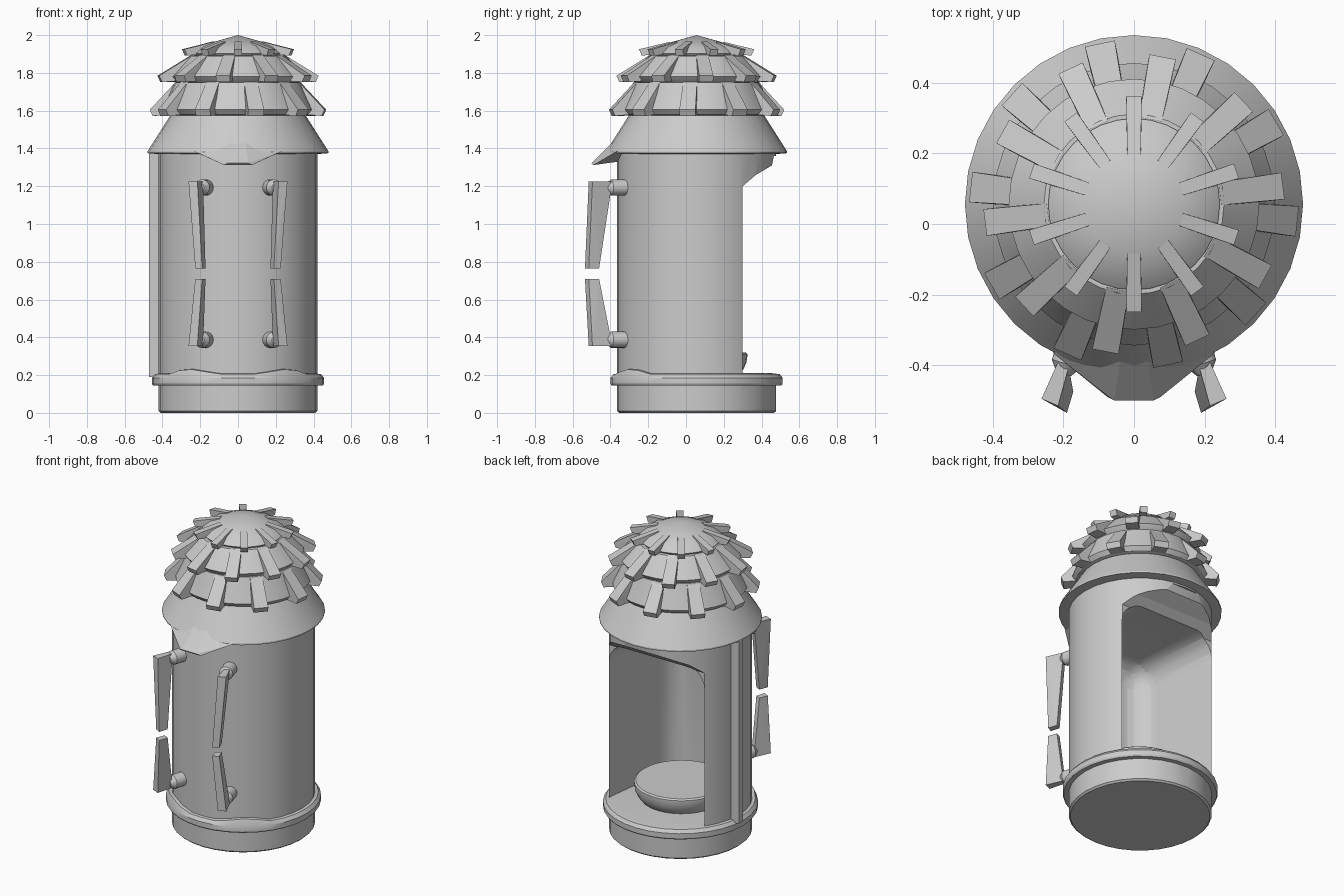
import bpy, bmesh
from math import sin, cos, pi, radians
from mathutils import Vector

if "Cube" in bpy.data.objects:
    bpy.data.objects.remove(bpy.data.objects["Cube"])

CY = 0.056   # y of the central axis
SEG = 32


def finish(name, bm, smooth=True):
    bmesh.ops.recalc_face_normals(bm, faces=bm.faces)
    me = bpy.data.meshes.new(name)
    bm.to_mesh(me)
    bm.free()
    ob = bpy.data.objects.new(name, me)
    bpy.context.collection.objects.link(ob)
    if smooth:
        bpy.ops.object.select_all(action='DESELECT')
        ob.select_set(True)
        bpy.context.view_layer.objects.active = ob
        bpy.ops.object.shade_smooth_by_angle(angle=radians(30))
    return ob


def lathe(name, profile, cy=CY, shape=None):
    """Spin (r, z) points; points at r = 0 close the ends."""
    bm = bmesh.new()
    rings = []
    for r, z in profile:
        if r == 0:
            rings.append([bm.verts.new((0, cy, z))] * SEG)
        else:
            rings.append([bm.verts.new((r * sin(2 * pi * i / SEG), cy - r * cos(2 * pi * i / SEG),
                                        z + (shape(i, z) if shape else 0))) for i in range(SEG)])
    for a, b in zip(rings, rings[1:]):
        for i in range(SEG):
            j = (i + 1) % SEG
            bm.faces.new(list(dict.fromkeys([a[i], a[j], b[j], b[i]])))
    return finish(name, bm)


def hull(name, pts, smooth=False):
    bm = bmesh.new()
    for p in pts:
        bm.verts.new(p)
    bmesh.ops.convex_hull(bm, input=bm.verts)
    bmesh.ops.dissolve_limit(bm, angle_limit=radians(1), verts=bm.verts, edges=bm.edges)
    return finish(name, bm, smooth)


def cut(target, cutter):
    m = target.modifiers.new("cut", 'BOOLEAN')
    m.operation, m.solver, m.object = 'DIFFERENCE', 'EXACT', cutter
    bpy.ops.object.select_all(action='DESELECT')
    target.select_set(True)
    bpy.context.view_layer.objects.active = target
    bpy.ops.object.modifier_apply(modifier=m.name)
    bpy.data.objects.remove(cutter)


# Cylindrical body with its open back and rounded interior
body = lathe("body", [(0, 0), (0.41, 0), (0.421, 0.01), (0.421, 1.385), (0, 1.385)])
profile = [(0.30, 0.25), (0.36, 0.22), (0.47, 0.2), (0.7, 0.2), (0.7, 1.36),
           (0.465, 1.36), (0.455, 1.31), (0.37, 1.26), (0.30, 1.2)]
bm = bmesh.new()
f = bm.faces.new([bm.verts.new((-0.6, y, z)) for y, z in profile])
ext = bmesh.ops.extrude_face_region(bm, geom=[f])
bmesh.ops.translate(bm, vec=(1.2, 0, 0), verts=[g for g in ext['geom'] if isinstance(g, bmesh.types.BMVert)])
cut(body, finish("back_cutter", bm, False))
bm = bmesh.new()
bmesh.ops.create_cube(bm, size=1)
for v in bm.verts:
    back = v.co.y < 0
    v.co = ((0.27 if back else 0.42) * (1 if v.co.x > 0 else -1), -0.27 if back else 0.9,
            0.2 if v.co.z < 0 else (1.2 if back else 1.24))
inner = [e for e in bm.edges if not all(v.co.z < 0.21 for v in e.verts) and not all(v.co.y > 0.5 for v in e.verts)]
bmesh.ops.bevel(bm, geom=inner, offset=0.13, segments=6, profile=0.5, affect='EDGES')
cut(body, finish("interior_cutter", bm, False))
bpy.ops.object.shade_smooth_by_angle(angle=radians(30))


# Base ring, with two small raised waves at the front
def wave(i, z):
    return {3: 0.025, 4: 0.02, 2: 0.012}.get(min(i, SEG - i), 0) if z > 0.19 else 0


lathe("base_ring", [(0.40, 0.145), (0.45, 0.145), (0.456, 0.155), (0.456, 0.185), (0.44, 0.205),
                    (0.40, 0.21), (0, 0.21)], shape=wave)

# Bowl seat inside
lathe("bowl_seat", [(0, 0.12)] + [(0.28 * cos(t * pi / 16), 0.30 - 0.18 * sin(t * pi / 16))
                                  for t in range(7, -1, -1)] + [(0.28, 0.312), (0.27, 0.32), (0, 0.32)], cy=0.045)

# Side door rail
hull("side_rail", [(x, y, z) for x in (-0.47, -0.40) for y in (0.085, 0.13) for z in (0.19, 1.38)])

# Conical roof and the pointed visor at the front
lathe("roof_skirt", [(0, 1.37), (0.42, 1.37), (0.479, 1.375), (0.479, 1.385), (0.355, 1.58), (0, 1.6)])
hull("front_visor", [(s * x, y, z) for s in (-1, 1) for x, y, z in
     [(0.23, -0.365, 1.385), (0.055, -0.50, 1.322), (0.075, -0.49, 1.312),
      (0.03, -0.31, 1.51), (0.11, -0.36, 1.33), (0.2, -0.34, 1.37)]])

# Three stacked tiers: profile, then fin (inner r, inner z, tip r, tip z, half width, turn)
tiers = [
    ("lower", [(0, 1.56), (0.34, 1.568), (0.38, 1.58), (0.40, 1.605), (0.365, 1.68), (0.335, 1.75), (0, 1.77)],
     (0.325, 1.755, 0.465, 1.605, 0.043, -6)),
    ("middle", [(0, 1.72), (0.30, 1.73), (0.335, 1.755), (0.355, 1.78), (0.31, 1.83), (0.255, 1.89), (0, 1.9)],
     (0.245, 1.895, 0.425, 1.785, 0.038, 7)),
    ("top", [(0, 1.86), (0.19, 1.865), (0.225, 1.88), (0.243, 1.902), (0.20, 1.938), (0.14, 1.961), (0, 2.0)],
     (0.14, 1.965, 0.305, 1.925, 0.022, 18)),
]
for name, prof, (r0, z0, r1, z1, w, turn) in tiers:
    lathe(name + "_tier", prof)
    for k in range(10):
        a = radians(turn + 36 * k)
        pts = []
        for r, z, h in [(r0, z0, w * .85), (r1, z1, w), (r1 - 0.015, z1 - 0.033, w),
                        (r0 + 0.03, z1 - 0.025, w * .95), (r0, z0 - 0.05, w * .9)]:
            for s in (-h, h):
                pts.append((r * cos(a) - s * sin(a), CY + r * sin(a) + s * cos(a), z))
        hull(f"{name}_fin_{k}", pts)

# Handles: tapered blades on short round mounts, mirrored left and right
wide = [(0.185, -0.405), (0.215, -0.39), (0.262, -0.495), (0.215, -0.515)]
slim = [(0.172, -0.475), (0.205, -0.46), (0.226, -0.515), (0.19, -0.535)]
for side, s in (("right", 1), ("left", -1)):
    for part, zw, zn, zm in (("upper", 1.225, 0.765, 1.193), ("lower", 0.355, 0.71, 0.387)):
        hull(f"{side}_{part}_blade", [(s * x, y, zw) for x, y in wide] + [(s * x, y, zn) for x, y in slim])
        a, b = Vector((s * 0.165, -0.31, zm)), Vector((s * 0.2, -0.425, zm))
        d = (b - a).normalized()
        u = d.cross(Vector((0, 0, 1)))
        ring = [(u * cos(t * pi / 8) + Vector((0, 0, 1)) * sin(t * pi / 8)) * 0.043 for t in range(16)]
        mid = a + d * 0.09
        hull(f"{side}_{part}_mount", [p + v for p in (a, mid) for v in ring] + [b + v * 0.5 for v in ring], True)
